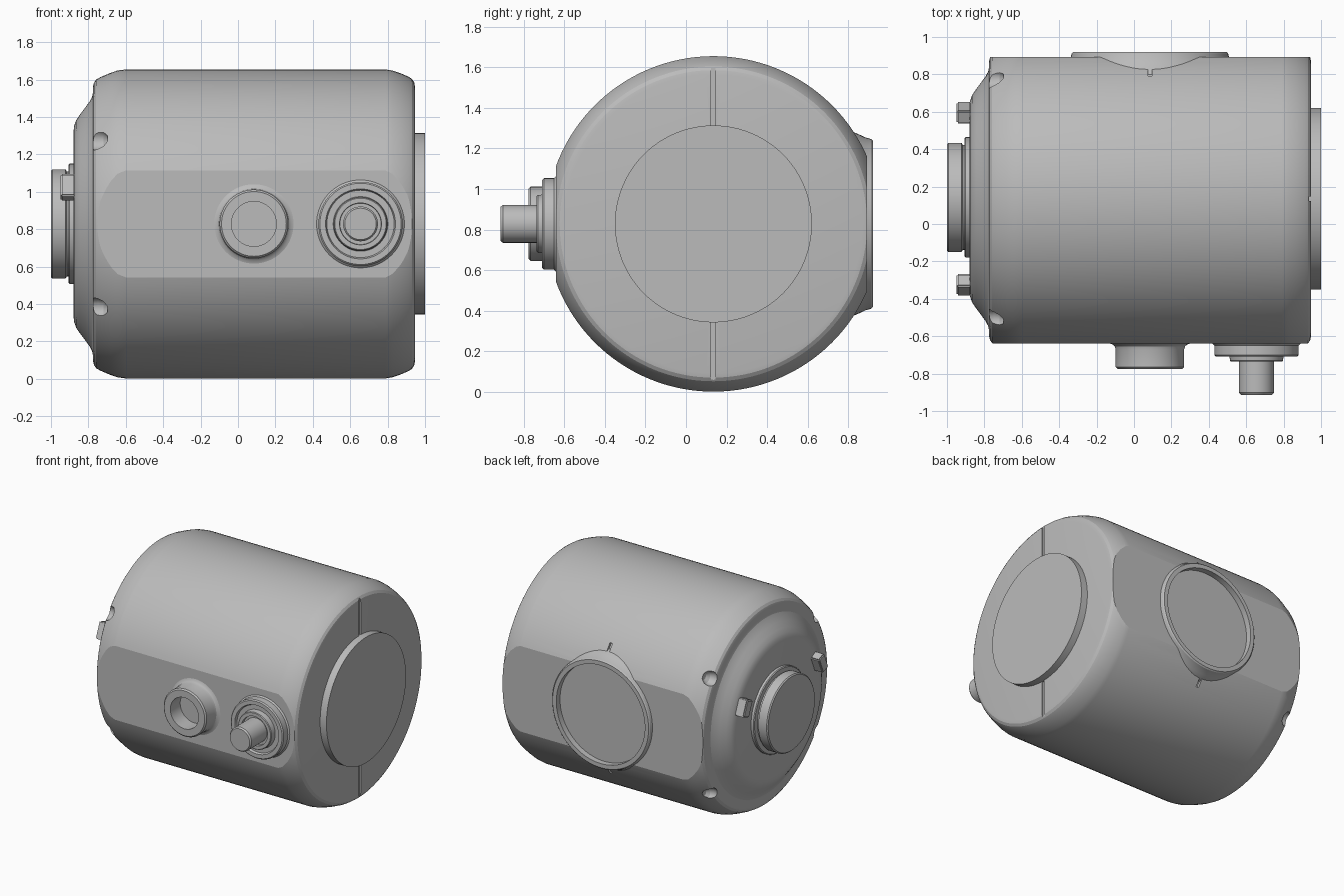
import bpy, bmesh
from math import radians, cos, sin, pi
from mathutils import Vector, Matrix

if "Cube" in bpy.data.objects:
    bpy.data.objects.remove(bpy.data.objects["Cube"], do_unlink=True)

AY, AZ = 0.135, 0.828          # main axis of the housing
PORT_X, SHAFT_X = 0.085, 0.655

grey = bpy.data.materials.new("plain_grey")
grey.use_nodes = True
grey.diffuse_color = (0.5, 0.5, 0.5, 1)
grey.node_tree.nodes["Principled BSDF"].inputs["Base Color"].default_value = (0.5, 0.5, 0.5, 1)


def add_object(name, bm):
    bmesh.ops.recalc_face_normals(bm, faces=bm.faces)
    mesh = bpy.data.meshes.new(name)
    bm.to_mesh(mesh)
    bm.free()
    mesh.materials.append(grey)
    ob = bpy.data.objects.new(name, mesh)
    bpy.context.collection.objects.link(ob)
    return ob


def smooth(ob, angle=28):
    bpy.ops.object.select_all(action='DESELECT')
    ob.select_set(True)
    bpy.context.view_layer.objects.active = ob
    bpy.ops.object.shade_smooth_by_angle(angle=radians(angle))


def lathe_mesh(profile, origin, direction, steps=96):
    """Spin (radius, height) points around an axis."""
    bm = bmesh.new()
    verts = [bm.verts.new((r, 0, h)) for r, h in profile]
    edges = [bm.edges.new(pair) for pair in zip(verts, verts[1:])]
    bmesh.ops.spin(bm, geom=verts + edges, cent=(0, 0, 0), axis=(0, 0, 1),
                   angle=2 * pi, steps=steps)
    bmesh.ops.remove_doubles(bm, verts=bm.verts, dist=0.0005)
    turn = Vector(direction).to_track_quat('Z', 'Y').to_matrix().to_4x4()
    bmesh.ops.transform(bm, matrix=Matrix.Translation(origin) @ turn, verts=bm.verts)
    return bm


def lathe(name, profile, origin, direction, steps=96):
    ob = add_object(name, lathe_mesh(profile, origin, direction, steps))
    smooth(ob)
    return ob


def box_mesh(centre, size, tilt=0):
    bm = bmesh.new()
    matrix = (Matrix.Translation(centre) @ Matrix.Rotation(tilt, 4, 'X')
              @ Matrix.Diagonal((*size, 1)))
    bmesh.ops.create_cube(bm, size=1, matrix=matrix)
    return bm


def carve(ob, bm):
    cutter = add_object("cutter", bm)
    cutter.hide_render = True
    bpy.context.view_layer.objects.active = ob
    mod = ob.modifiers.new("carve", 'BOOLEAN')
    mod.operation, mod.solver, mod.object = 'DIFFERENCE', 'EXACT', cutter
    bpy.ops.object.modifier_apply(modifier=mod.name)
    bpy.data.objects.remove(cutter, do_unlink=True)


# Housing: turned barrel with a domed end, trimmed flat at front and back
barrel = [(0, -0.88), (0.49, -0.88), (0.525, -0.876), (0.555, -0.865), (0.585, -0.845),
          (0.625, -0.815), (0.655, -0.793), (0.68, -0.78), (0.705, -0.775),
          (0.735, -0.775), (0.755, -0.77), (0.772, -0.758), (0.785, -0.735),
          (0.808, -0.68), (0.82, -0.645), (0.826, -0.60),
          (0.826, 0.79), (0.82, 0.825), (0.805, 0.87), (0.787, 0.912), (0.775, 0.93),
          (0.757, 0.942), (0.735, 0.946), (0, 0.946)]
bm = lathe_mesh(barrel, (0, AY, AZ), (1, 0, 0), 128)
for y, side in ((-0.64, -1), (0.892, 1)):
    cut = bmesh.ops.bisect_plane(bm, geom=bm.verts[:] + bm.edges[:] + bm.faces[:],
                                 plane_co=(0, y, 0), plane_no=(0, side, 0), clear_outer=True)
    rim = [e for e in cut["geom_cut"] if isinstance(e, bmesh.types.BMEdge)]
    bmesh.ops.edgeloop_fill(bm, edges=rim)
housing = add_object("housing", bm)

# Four rounded notches in the rim of the domed end
scoop = [(0, 0), (0.055, 0), (0.055, 0.12), (0.046, 0.15), (0.025, 0.17), (0, 0.177)]
for sy in (-1, 1):
    for sz in (-1, 1):
        spot = (-0.87, AY + sy * 0.645, AZ + sz * 0.45)
        carve(housing, lathe_mesh(scoop, spot, (1, 0, 0), 24))

# Index grooves on the flat end and beside the window, and the window opening
for s in (-1, 1):
    carve(housing, box_mesh((0.95, AY, AZ + s * 0.63), (0.03, 0.022, 0.31)))
    carve(housing, box_mesh((PORT_X, AY + 0.674, AZ + s * 0.47), (0.022, 0.075, 0.03), -s * radians(55)))
carve(housing, lathe_mesh([(0, 0), (0.385, 0), (0.385, 0.2), (0, 0.2)],
                          (PORT_X, 0.83, AZ), (0, 1, 0)))
smooth(housing, 16)

# Round plate on the flat end
lathe("end_plate", [(0, -0.02), (0.485, -0.02), (0.485, 0.055), (0, 0.055)],
      (0.945, AY, AZ), (1, 0, 0))

# Boss and collar on the domed end
lathe("boss", [(0, -0.02), (0.322, -0.02), (0.322, 0.02), (0.316, 0.026), (0.28, 0.026),
               (0.28, 0.035), (0.292, 0.042), (0.292, 0.112), (0.284, 0.12), (0, 0.12)],
      (-0.88, AY + 0.007, AZ), (-1, 0, 0))

# Locating tabs beside the boss
for name, angle in (("left_tab", 23), ("right_tab", 157)):
    a = radians(angle)
    bm = box_mesh((-0.91, AY + 0.5 * cos(a), AZ + 0.5 * sin(a)), (0.08, 0.075, 0.13), a)
    bmesh.ops.bevel(bm, geom=bm.edges[:], offset=0.008, segments=2, affect='EDGES')
    smooth(add_object(name, bm))

# Hollow port on the front
lathe("hollow_port", [(0, -0.02), (0.212, -0.02), (0.212, 0), (0.198, 0.005), (0.188, 0.014),
                      (0.183, 0.03), (0.183, 0.125), (0.173, 0.135), (0.12, 0.135),
                      (0.12, 0.015), (0, 0.015)],
      (PORT_X, -0.64, AZ), (0, -1, 0))

# Stepped flange and shaft on the front
lathe("shaft_flange", [(0, -0.02), (0.235, -0.02), (0.235, 0), (0.225, 0.01), (0.225, 0.06),
                       (0.217, 0.068), (0.187, 0.068), (0.18, 0.05), (0.146, 0.05),
                       (0.142, 0.09), (0.137, 0.095), (0.112, 0.095), (0.11, 0.075), (0, 0.075)],
      (SHAFT_X, -0.64, AZ), (0, -1, 0))
lathe("shaft", [(0, 0), (0.093, 0), (0.093, 0.262), (0.084, 0.273), (0, 0.273)],
      (SHAFT_X, -0.64, AZ), (0, -1, 0), 64)

# Raised ring with a recessed flat window on the back
lathe("window", [(0, 0), (0.46, 0), (0.45, 0.03), (0.437, 0.06), (0.425, 0.085), (0.418, 0.112),
                 (0.41, 0.12), (0.378, 0.12), (0.378, 0.075), (0, 0.075)],
      (PORT_X, 0.80, AZ), (0, 1, 0))
